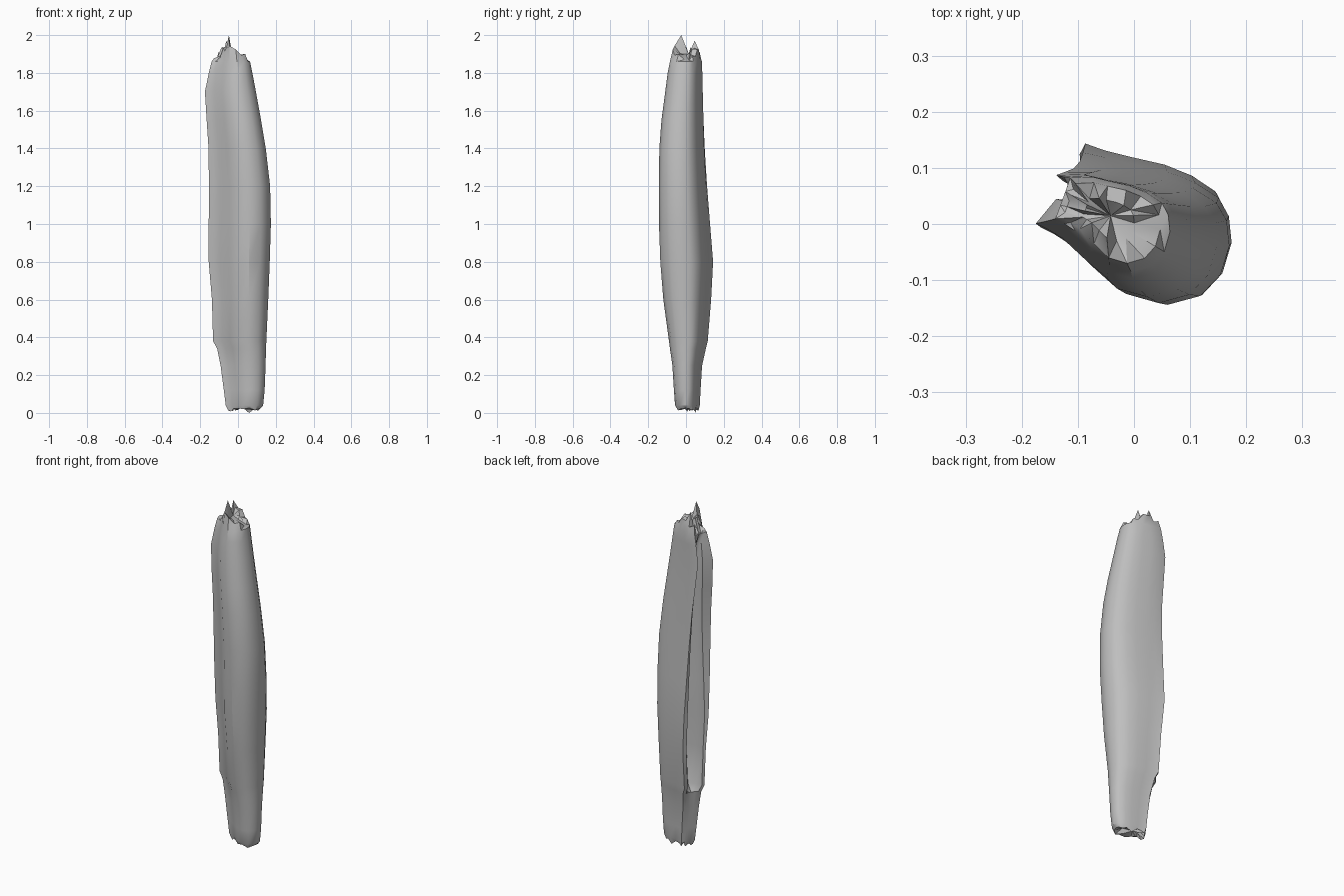
import bpy, bmesh, random
from mathutils import Vector

if "Cube" in bpy.data.objects:
    bpy.data.objects.remove(bpy.data.objects["Cube"])

random.seed(7)

# Cross-section in unit-box coordinates, counter-clockwise from the right side
BACK = [(1, .4), (.985, .57), (.93, .69), (.8, .79), (.65, .86), (.46, .91), (.32, .95)]
FRONT = [(.08, .48), (.175, .405), (.32, .23), (.47, .065), (.66, 0), (.84, .06), (.95, .2)]
# The split on the back left, from one lip to the other, low down and near the top
SPLIT_LOW = [(.22, 1), (.18, .93), (.33, .76), (.37, .62), (.2, .54), (.04, .56), (0, .53)]
SPLIT_HIGH = [(.13, .94), (.18, .89), (.27, .83), (.26, .78), (.19, .74), (.14, .75), (0, .53)]

# Height, left, right, front, back, groove depth
ROWS = [
    (.04, -.065, .133, -.058, .073, 0),
    (.12, -.075, .141, -.064, .077, 0),
    (.25, -.092, .146, -.072, .085, 0),
    (.34, -.110, .148, -.085, .105, .15),
    (.38, -.132, .150, -.090, .115, .8),
    (.60, -.138, .160, -.120, .133, 1),
    (.80, -.155, .168, -.136, .145, 1),
    (1.0, -.155, .174, -.143, .132, 1),
    (1.2, -.154, .170, -.144, .119, 1),
    (1.4, -.156, .147, -.141, .109, 1),
    (1.55, -.166, .122, -.130, .104, 1),
    (1.7, -.175, .095, -.110, .099, 1),
    (1.8, -.155, .076, -.097, .096, .8),
    (1.86, -.140, .064, -.085, .093, 0),
]


def section(z, depth):
    """Outline with the split opened by depth and narrowing upward."""
    rise = min(max((z - .7) / 1.05, 0), 1)
    split = [Vector(p).lerp(Vector(q), rise) for p, q in zip(SPLIT_LOW, SPLIT_HIGH)]
    a, b, n = split[0], split[-1], len(split) - 1
    split = [a.lerp(b, i / n).lerp(p, depth) for i, p in enumerate(split)]
    return [Vector(p) for p in BACK] + split + [Vector(p) for p in FRONT]


bm = bmesh.new()
rings = []
for z, x0, x1, y0, y1, depth in ROWS:
    rings.append([bm.verts.new((x0 + p.x * (x1 - x0), y0 + p.y * (y1 - y0), z))
                  for p in section(z, depth)])
count = len(rings[0])


def bridge(lower, upper):
    faces = []
    for i in range(count):
        j = (i + 1) % count
        faces.append(bm.faces.new((lower[i], lower[j], upper[j], upper[i])))
    return faces


def middle(ring):
    return sum((v.co for v in ring), Vector()) / count


def inner_ring(ring, scale, heights):
    c = middle(ring)
    return [bm.verts.new((c.x + (v.co.x - c.x) * scale, c.y + (v.co.y - c.y) * scale, h))
            for v, h in zip(ring, heights)]


def nearest(ring, x, y):
    return min(ring, key=lambda v: (v.co.x - x) ** 2 + (v.co.y - y) ** 2)


for lower, upper in zip(rings, rings[1:]):
    bridge(lower, upper)

# Splintered upper end
top = rings[-1]
rim = inner_ring(top, .85, [1.935 - .65 * abs(v.co.x + .03) + random.uniform(-.015, .02)
                            for v in top])
core = inner_ring(top, .45, [1.9 + .035 * (i // 3 % 2) + random.uniform(-.01, .01)
                             for i in range(count)])
nearest(core, -.05, -.02).co.z = 2.0
nearest(core, -.06, .05).co.z = 1.97
nearest(rim, -.12, .08).co.z = 1.91
ragged = bridge(top, rim) + bridge(rim, core)
tip = bm.verts.new(middle(core) + Vector((.01, 0, -.02)))
ragged += [bm.faces.new((core[i], core[(i + 1) % count], tip)) for i in range(count)]

# Worn lower end
base = rings[0]
foot = inner_ring(base, .88, [random.uniform(.006, .03) for v in base])
foot[4].co.z = 0
heel = inner_ring(base, .5, [random.uniform(.015, .05) for v in base])
ragged += bridge(foot, base) + bridge(heel, foot)
end = bm.verts.new(middle(heel))
ragged += [bm.faces.new((heel[(i + 1) % count], heel[i], end)) for i in range(count)]
bmesh.ops.triangulate(bm, faces=ragged)
bmesh.ops.recalc_face_normals(bm, faces=bm.faces)

mesh = bpy.data.meshes.new("split_log")
bm.to_mesh(mesh)
bm.free()
log = bpy.data.objects.new("split_log", mesh)
bpy.context.collection.objects.link(log)

grey = bpy.data.materials.new("plain_grey")
grey.diffuse_color = (.52, .52, .52, 1)
grey.use_nodes = True
grey.node_tree.nodes["Principled BSDF"].inputs["Base Color"].default_value = grey.diffuse_color
mesh.materials.append(grey)

bpy.context.view_layer.objects.active = log
log.select_set(True)
bpy.ops.object.shade_smooth_by_angle(angle=.55)
